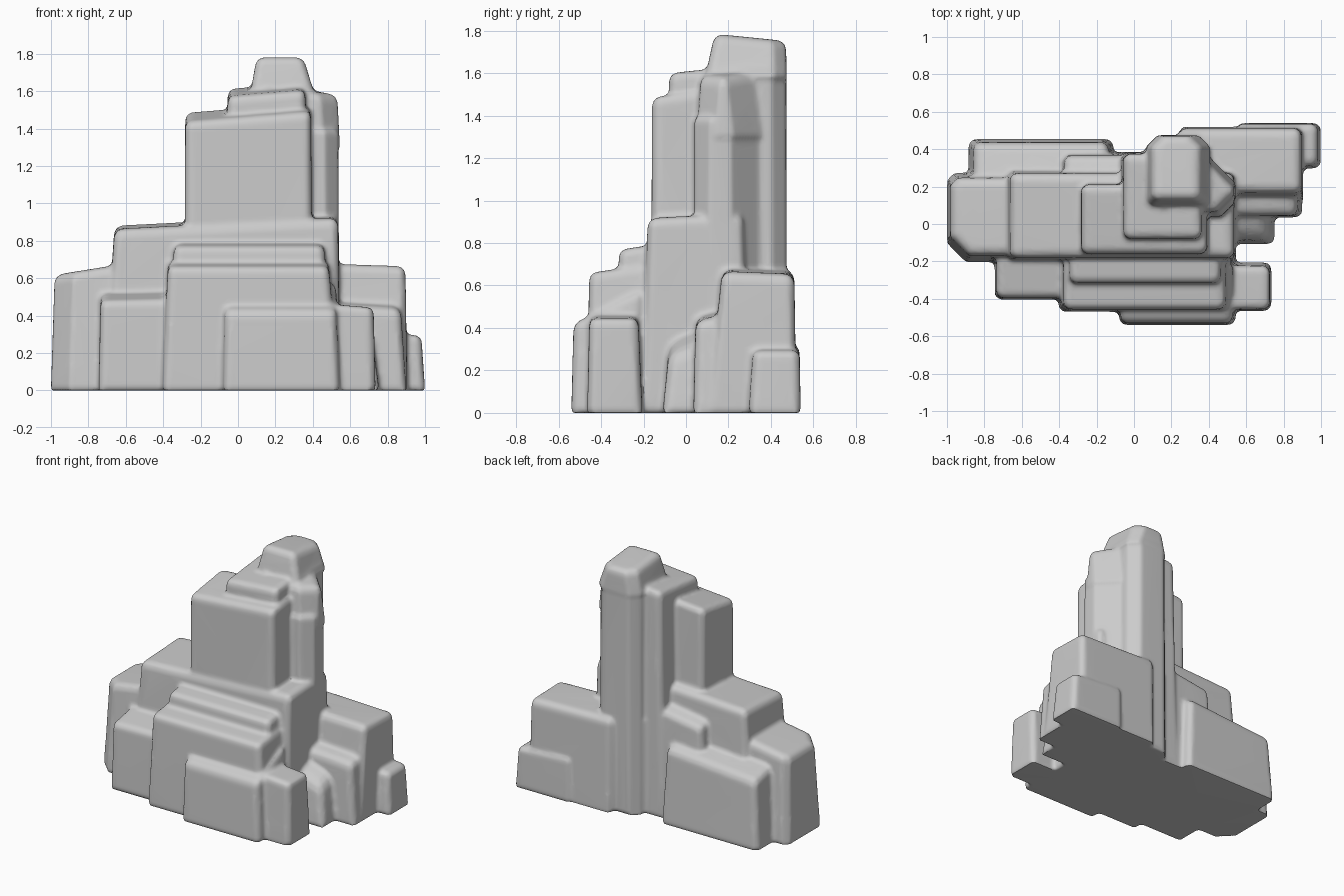
import bpy, bmesh

if "Cube" in bpy.data.objects:
    bpy.data.objects.remove(bpy.data.objects["Cube"])

parts = []

def block(name, x, y, top, slope=(0, 0), taper=(.02, .02, .02, .02), cut=.03, z0=0.0, corner=None):
    """Tapered stone block. slope = top tilt in x and y, taper = top inset (left, right,
    front, back), corner = larger chamfers by corner (0 front-left, counter-clockwise)."""
    (x0, x1), (y0, y1) = x, y
    cx, cy = (x0 + x1) / 2, (y0 + y1) / 2
    chamfer = [.025] * 4
    for k, v in (corner or {}).items():
        chamfer[k] = v
    bm = bmesh.new()
    rings = []
    for level in (0, 1):
        l, r, f, b = [t * level for t in taper]
        a0, a1, b0, b1 = x0 + l, x1 - r, y0 + f, y1 - b
        c = chamfer
        pts = [(a0, b0 + c[0]), (a0 + c[0], b0), (a1 - c[1], b0), (a1, b0 + c[1]),
               (a1, b1 - c[2]), (a1 - c[2], b1), (a0 + c[3], b1), (a0, b1 - c[3])]
        rings.append([bm.verts.new((px, py, (top + slope[0] * (px - cx) + slope[1] * (py - cy))
                                    if level else z0)) for px, py in pts])
    bm.faces.new(rings[0][::-1])
    cap = bm.faces.new(rings[1])
    for i in range(8):
        j = (i + 1) % 8
        bm.faces.new((rings[0][i], rings[0][j], rings[1][j], rings[1][i]))
    # soften the rim of the top
    bmesh.ops.bevel(bm, geom=list(cap.edges), offset=cut, segments=2, profile=.5, affect='EDGES')
    me = bpy.data.meshes.new(name)
    bm.to_mesh(me)
    bm.free()
    ob = bpy.data.objects.new(name, me)
    bpy.context.collection.objects.link(ob)
    parts.append(ob)

# broad base and left shoulders
block("base_core", (-.72, .545), (-.21, .30), .90, (.05, .05), (.06, .01, .03, .03), .04)
block("left_boulder", (-1.0, -.3), (-.205, .275), .67, (.16, .0), (.02, 0, .04, .03), .04, corner={0: .10, 3: .04})
block("back_left_boulder", (-.885, -.11), (0, .455), .57, (.08, -.25), (.03, .03, 0, .02), .04)
block("back_left_ledge", (-.42, .12), (0, .385), .80, (.15, -.3), (.05, 0, 0, .02))

# stepped front terraces
block("front_upper_terrace", (-.42, .52), (-.335, 0), .79, (0, .15), (.08, .06, .02, 0))
block("front_terrace", (-.405, .545), (-.47, 0), .69, (0, .14), (.03, .06, .015, 0))
block("front_ledge", (-.08, .545), (-.54, -.2), .50, (0, .5), (.01, .02, .01, 0))
block("front_left_ledge", (-.745, -.3), (-.405, 0), .52, (.02, .2), (.01, 0, .01, 0))
block("front_right_ledge", (.40, .735), (-.465, -.205), .455, (-.08, 0), (.01, .01, .01, .02))

# right side steps
block("right_back_boulder", (.24, .905), (.10, .52), .67, (-.03, -.04), (0, .01, .07, .01), .04)
block("right_step", (.40, .90), (.035, .3), .47, (-.06, .2), (0, .03, .01, 0), .04)
block("right_foot", (.40, .755), (-.11, .15), .36, (-.35, .4), (0, .04, .03, 0), .05)
block("right_outer_stone", (.55, 1.0), (.295, .54), .305, (-.06, 0), (0, .02, .02, .005))

# tower of stacked columns
block("tower_front", (-.285, .40), (-.165, .22), 1.49, (.08, .15), (.003, .01, .005, .01), .035)
block("tower_middle", (-.085, .40), (-.09, .385), 1.61, (.08, .10), (.03, .04, .01, .01), .035)
block("tower_right", (.10, .545), (.05, .39), 1.61, (-.12, .05), (.02, .015, .02, .03), .04, corner={1: .09, 2: .17}, z0=1.3)
block("tower_right_low", (.10, .545), (.04, .39), 1.40, (0, 0), (0, .01, .0, .01), .03, corner={1: .07, 2: .17})
block("tower_spine", (.065, .41), (.10, .475), 1.64, (0, 0), (.005, .01, .01, .003), .02, corner={2: .07, 3: .06})
block("tower_peak", (.065, .41), (.09, .475), 1.77, (0, -.10), (.035, .06, .045, .005), .035, z0=1.58, corner={2: .06, 3: .06})

# fuse the stones into one weathered surface
bpy.ops.object.select_all(action='DESELECT')
for ob in parts:
    ob.select_set(True)
bpy.context.view_layer.objects.active = parts[0]
bpy.ops.object.join()
rock = bpy.context.object
rock.name = "rock_formation"
fuse = rock.modifiers.new("fuse", 'REMESH')
fuse.mode = 'VOXEL'
fuse.voxel_size = .014
soft = rock.modifiers.new("weather", 'SMOOTH')
soft.factor = .5
soft.iterations = 4
light = rock.modifiers.new("simplify", 'DECIMATE')
light.ratio = .2
for m in [m.name for m in rock.modifiers]:
    bpy.ops.object.modifier_apply(modifier=m)
bpy.ops.object.shade_smooth_by_angle(angle=.7)
